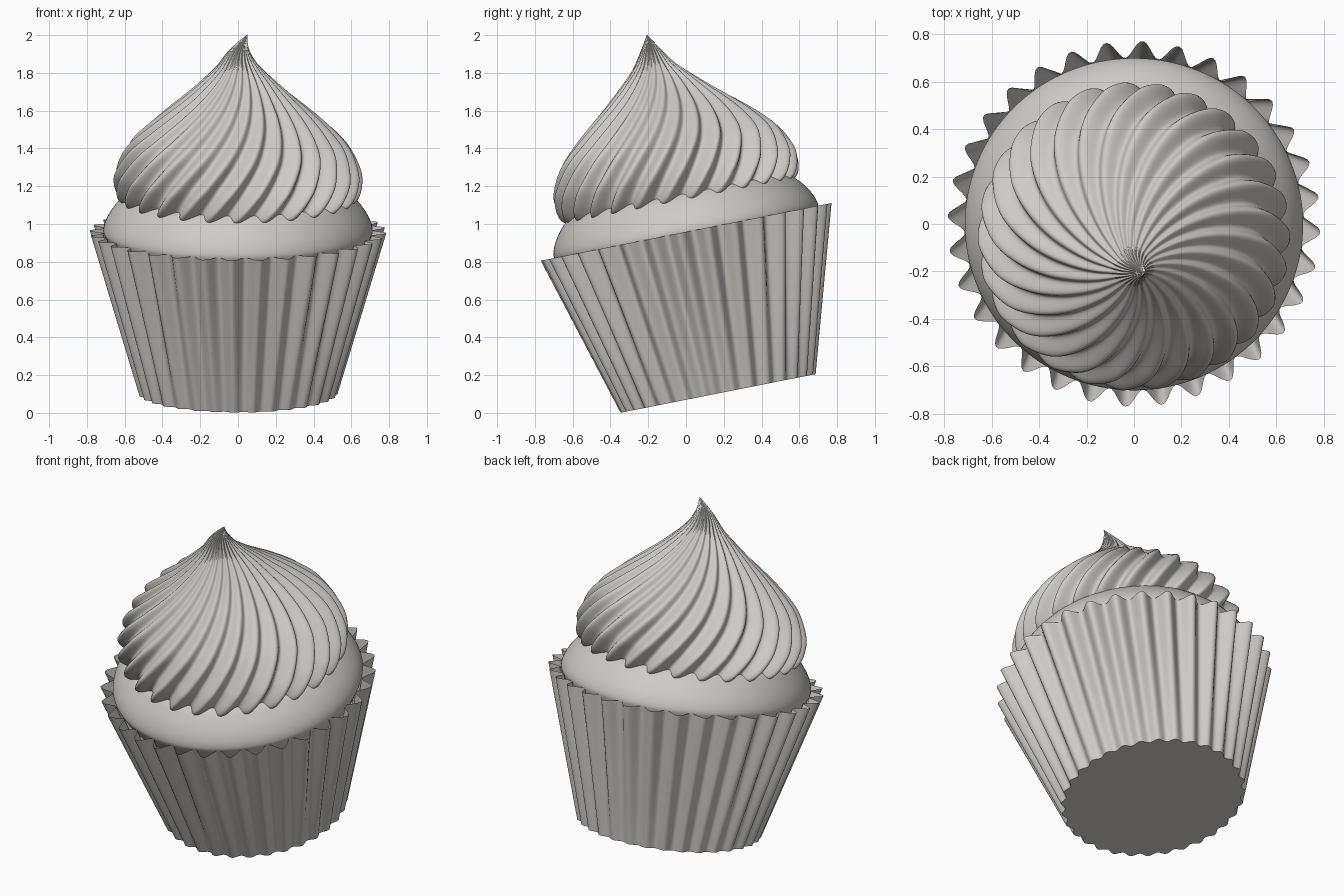
import bpy, math
from mathutils import Matrix, Vector

if "Cube" in bpy.data.objects:
    bpy.data.objects.remove(bpy.data.objects["Cube"])

grey = bpy.data.materials.new("warm light grey")
grey.diffuse_color = (0.62, 0.59, 0.57, 1)
grey.use_nodes = True
grey.node_tree.nodes["Principled BSDF"].inputs["Base Color"].default_value = grey.diffuse_color

# whole cake leans towards the front
LEAN = Matrix.Translation((0, 0.17, 0.103)) @ Matrix.Rotation(math.radians(11.2), 4, 'X')


def smooth_profile(pts, steps):
    """Catmull-Rom resampling of a (radius, height) profile."""
    p = [Vector(q) for q in pts]
    p = [2 * p[0] - p[1]] + p + [2 * p[-1] - p[-2]]
    out = []
    for i in range(1, len(p) - 2):
        a, b, c, d = p[i - 1:i + 3]
        for k in range(steps):
            t = k / steps
            out.append(0.5 * (2 * b + (c - a) * t + (2 * a - 5 * b + 4 * c - d) * t * t
                              + (3 * b - a - 3 * c + d) * t ** 3))
    return out + [p[-2]]


def revolve(name, rows, n, point, cap=False, angle=50):
    """Skin of rings; point(row, angle) gives each vertex."""
    verts = [LEAN @ Vector(point(r, 2 * math.pi * j / n)) for r in rows for j in range(n)]
    faces = [(i * n + j, i * n + (j + 1) % n, (i + 1) * n + (j + 1) % n, (i + 1) * n + j)
             for i in range(len(rows) - 1) for j in range(n)]
    if cap:
        faces.append(tuple(reversed(range(n))))
    me = bpy.data.meshes.new(name)
    me.from_pydata(verts, [], faces)
    me.materials.append(grey)
    ob = bpy.data.objects.new(name, me)
    bpy.context.collection.objects.link(ob)
    bpy.ops.object.select_all(action='DESELECT')
    ob.select_set(True)
    bpy.context.view_layer.objects.active = ob
    bpy.ops.object.shade_smooth_by_angle(angle=math.radians(angle))
    return ob


# pleated paper wrapper: pleats deepen towards the rim
def wrapper_point(t, a):
    r = 0.515 + 0.235 * t + (0.012 + 0.024 * t) * math.cos(32 * (a + math.radians(2.6)))
    return r * math.cos(a), r * math.sin(a), 0.872 * t


revolve("wrapper", [i / 8 for i in range(9)], 32 * 12, wrapper_point, cap=True)


# sponge dome
def plain_point(p, a):
    r = max(p[0], 0.0005)
    return r * math.cos(a), r * math.sin(a), p[1]


sponge = smooth_profile([(0.67, 0.78), (0.705, 0.85), (0.712, 0.89), (0.69, 0.95), (0.64, 1.02),
                         (0.57, 1.08), (0.4, 1.15), (0.2, 1.19), (0, 1.2)], 5)
revolve("sponge", sponge, 128, plain_point)


# swirled frosting: fluted, twisted with height, tip hooked to the right
def frosting_point(p, a):
    r = max(p[0], 0.001) * (0.955 + 0.05 * math.cos(26 * (a - math.pi / 2)))
    b = a + math.radians(70) * (p[1] - 1.05)
    hook = 0.05 * max(0, (p[1] - 1.8) / 0.136) ** 2
    return r * math.cos(b) + hook, r * math.sin(b), p[1]


frosting = smooth_profile([(0.54, 1.03), (0.61, 1.037), (0.643, 1.075), (0.655, 1.14), (0.645, 1.21),
                           (0.585, 1.33), (0.49, 1.43), (0.375, 1.53), (0.29, 1.6), (0.19, 1.69),
                           (0.11, 1.77), (0.055, 1.85), (0, 1.936)], 6)
revolve("frosting", frosting, 26 * 14, frosting_point, angle=70)
